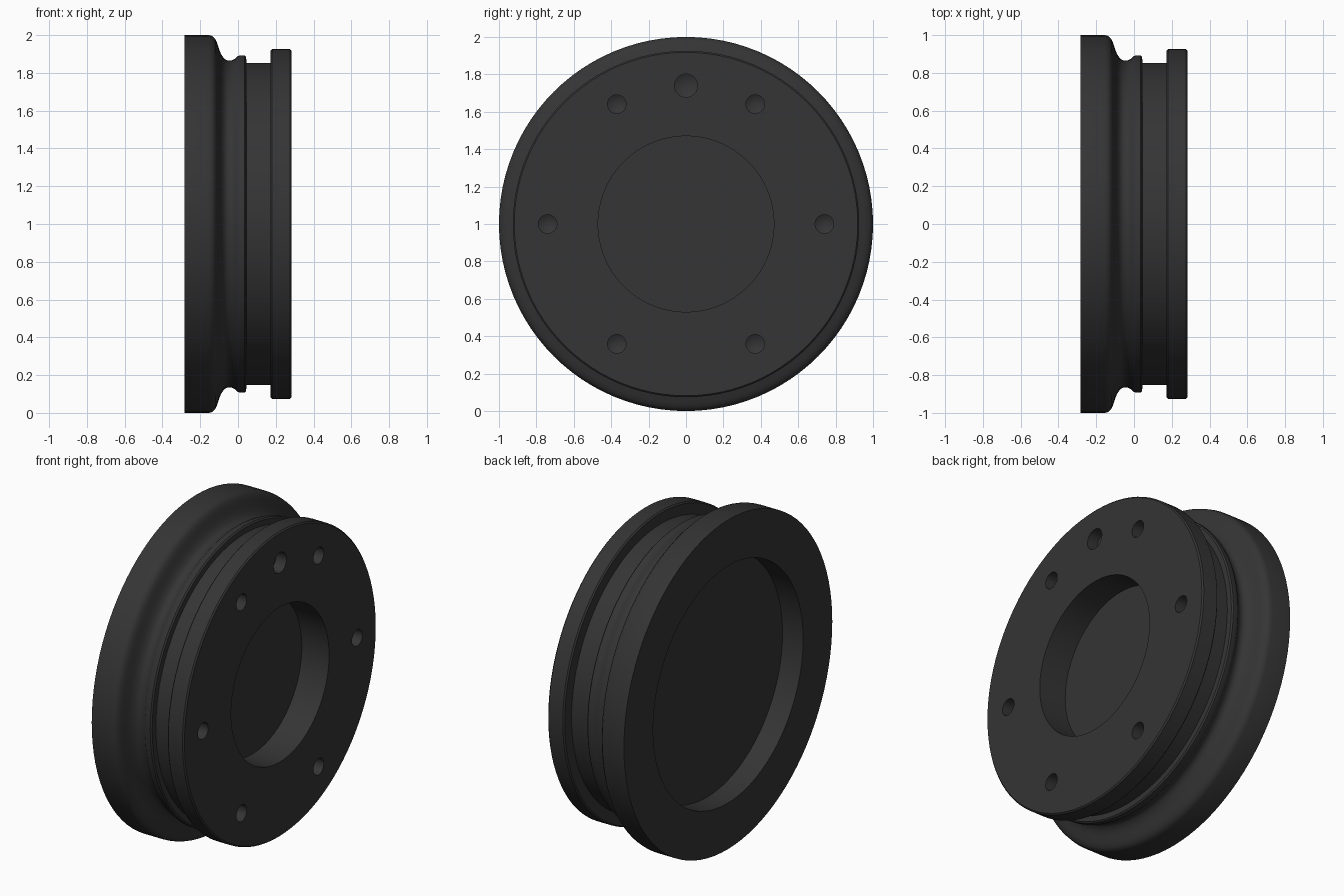
import bpy, bmesh, math
from mathutils import Vector

cube = bpy.data.objects.get("Cube")
if cube:
    bpy.data.objects.remove(cube, do_unlink=True)

CENTRE = Vector((0, 0, 1))
FACE = 0.283     # half width along the axle


def material(name, rgb):
    mat = bpy.data.materials.new(name)
    mat.use_nodes = True
    colour = (*rgb, 1)
    mat.diffuse_color = colour
    bsdf = mat.node_tree.nodes["Principled BSDF"]
    bsdf.inputs["Base Color"].default_value = colour
    bsdf.inputs["Roughness"].default_value = 0.6
    return mat


def lathe(name, profile, centre, steps):
    """Revolve (x, radius) points about the x direction through centre."""
    bm = bmesh.new()
    verts = [bm.verts.new(centre + Vector((x, 0, r))) for x, r in profile]
    edges = [bm.edges.new(pair) for pair in zip(verts, verts[1:])]
    bmesh.ops.spin(bm, geom=verts + edges, cent=centre, axis=(1, 0, 0),
                   angle=math.tau, steps=steps, use_duplicate=False)
    bmesh.ops.remove_doubles(bm, verts=bm.verts, dist=0.0005)
    bmesh.ops.recalc_face_normals(bm, faces=bm.faces)
    mesh = bpy.data.meshes.new(name)
    bm.to_mesh(mesh)
    bm.free()
    obj = bpy.data.objects.new(name, mesh)
    bpy.context.collection.objects.link(obj)
    return obj


black = material("dark grey metal", (0.035, 0.035, 0.035))

# Flanged body: rear recess, rim, rounded neck, groove, front flange, front recess
body = lathe("flanged_hub", [
    (-0.145, 0), (-0.145, 0.72), (-FACE, 0.72), (-FACE, 1.0),
    (-0.155, 1.0), (-0.135, 0.995), (-0.12, 0.98), (-0.11, 0.957),
    (-0.1, 0.925), (-0.09, 0.9), (-0.075, 0.877), (-0.058, 0.866),
    (-0.035, 0.866), (-0.018, 0.874), (-0.005, 0.887), (0.01, 0.893),
    (0.035, 0.893), (0.043, 0.885), (0.045, 0.853), (0.172, 0.853),
    (0.172, 0.918), (0.18, 0.926), (FACE - 0.008, 0.926), (FACE, 0.918),
    (FACE, 0.47), (0.1, 0.47), (0.1, 0),
], CENTRE, 96)
body.data.materials.append(black)

# Bolt holes with conical bottoms, plus a larger locating hole at the top
holes = [(60 * i, 0.05) for i in range(6)] + [(90, 0.062)]
for degrees, radius in holes:
    a = math.radians(degrees)
    spot = CENTRE + Vector((FACE, 0.74 * math.cos(a), 0.74 * math.sin(a)))
    cutter = lathe("hole_cutter", [(0.05, 0), (0.05, radius), (-0.07, radius),
                                   (-0.1, 0)], spot, 24)
    cutter.hide_render = True
    cut = body.modifiers.new("hole", 'BOOLEAN')
    cut.operation = 'DIFFERENCE'
    cut.solver = 'EXACT'
    cut.object = cutter
    bpy.context.view_layer.objects.active = body
    bpy.ops.object.modifier_apply(modifier=cut.name)
    bpy.data.objects.remove(cutter, do_unlink=True)

# Smooth round surfaces, crisp corners
bpy.ops.object.select_all(action='DESELECT')
body.select_set(True)
bpy.context.view_layer.objects.active = body
bpy.ops.object.shade_smooth_by_angle(angle=math.radians(35))
